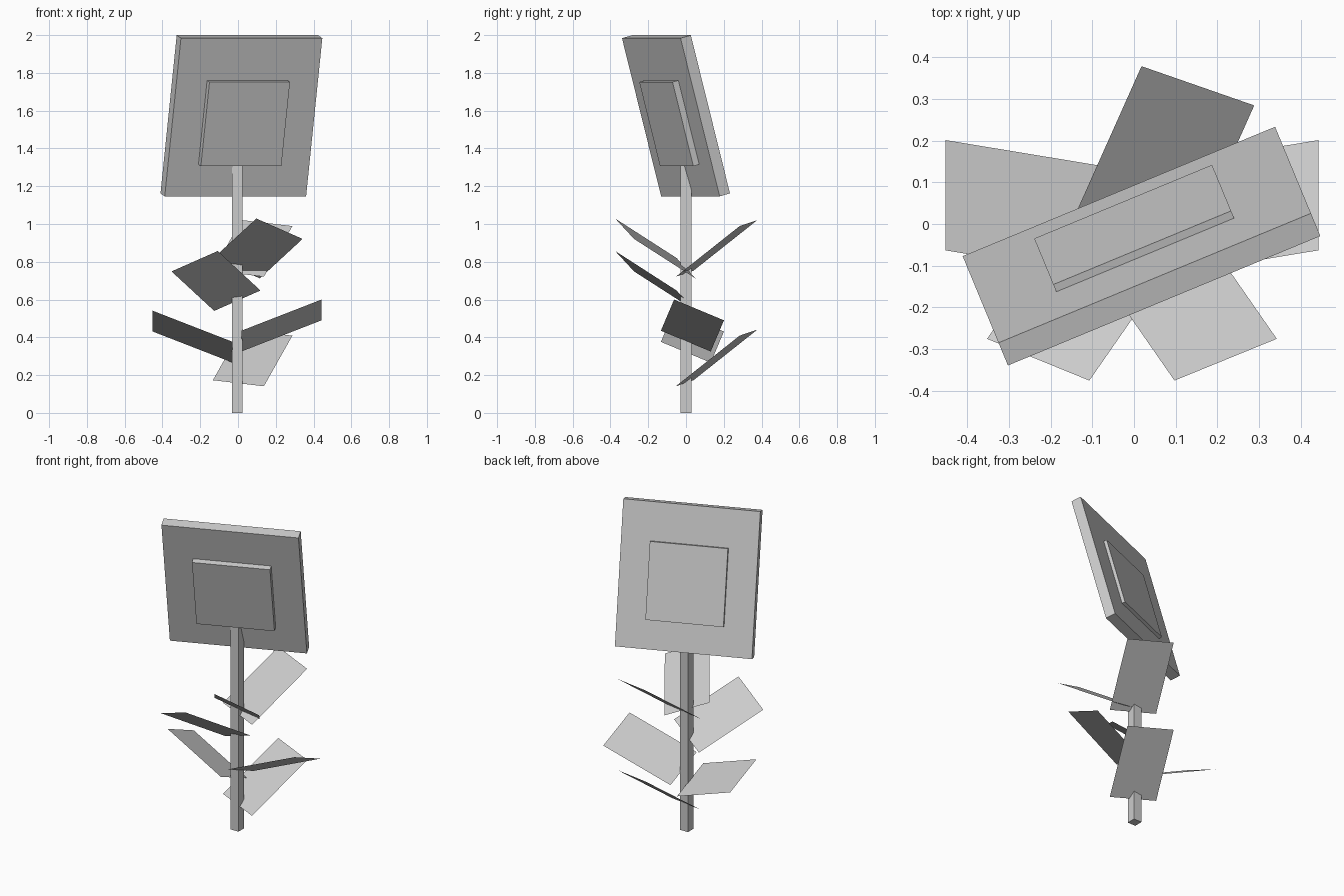
import bpy
import bmesh
from math import radians
from mathutils import Matrix, Vector, Euler

cube = bpy.data.objects.get("Cube")
if cube:
    bpy.data.objects.remove(cube, do_unlink=True)

grey = bpy.data.materials.new("plain grey")
grey.use_nodes = True
grey.diffuse_color = (0.6, 0.6, 0.6, 1)
grey.node_tree.nodes["Principled BSDF"].inputs["Base Color"].default_value = grey.diffuse_color

STEM_X = -0.005


def add_object(name, bm):
    bmesh.ops.recalc_face_normals(bm, faces=bm.faces)
    mesh = bpy.data.meshes.new(name)
    bm.to_mesh(mesh)
    bm.free()
    mesh.materials.append(grey)
    obj = bpy.data.objects.new(name, mesh)
    bpy.context.collection.objects.link(obj)
    return obj


def box(name, centre, size, rotation=(0, 0, 0)):
    bm = bmesh.new()
    bmesh.ops.create_cube(bm, size=1, matrix=Matrix.Diagonal((*size, 1)))
    obj = add_object(name, bm)
    obj.location = centre
    obj.rotation_euler = Euler([radians(a) for a in rotation])
    return obj


def leaf(name, root, width, length, lift=0, mirrored=False):
    """Flat rectangle from its root corner, optionally mirrored across the stem."""
    root, width, length = Vector(root), Vector(width), Vector(length)
    bm = bmesh.new()
    verts = []
    for p in (root, root + width, root + width + length, root + length):
        x = 2 * STEM_X - p.x if mirrored else p.x
        verts.append(bm.verts.new((x, p.y, p.z + lift)))
    face = bm.faces.new(verts)
    # Keep the upper side outward
    face.normal_update()
    obj = add_object(name, bm)
    if obj.data.polygons[0].normal.z < 0:
        obj.data.flip_normals()
    return obj


# Stem, ending inside the flower centre
box("stem", (STEM_X, 0, 0.7), (0.056, 0.056, 1.4))

# Tilted flower head with a centre block showing on both sides
tilt = (15, 0, 22.5)
box("flower_petals", (0.018, -0.053, 1.573), (0.81, 0.061, 0.867), tilt)
box("flower_centre", (0.018, -0.053, 1.544), (0.461, 0.115, 0.461), tilt)

# Back leaves, one above the other
for name, lift in (("lower_back_leaf", 0), ("upper_back_leaf", 0.58)):
    leaf(name, (-0.133, 0.04, 0.173), (0.27, -0.094, -0.032), (0.151, 0.338, 0.268), lift)

# Front leaves, the right one set lower
front = ((-0.129, -0.05, 0.82), (0.245, 0.1, -0.108), (0.226, -0.325, 0.209))
leaf("left_front_leaf", *front)
leaf("right_front_leaf", *front, lift=-0.172, mirrored=True)

# Side leaves, the right one set lower
side = ((0.018, -0.133, 0.435), (0, 0.264, -0.11), (0.424, 0.07, 0.165))
leaf("left_side_leaf", *side)
leaf("right_side_leaf", *side, lift=-0.059, mirrored=True)
